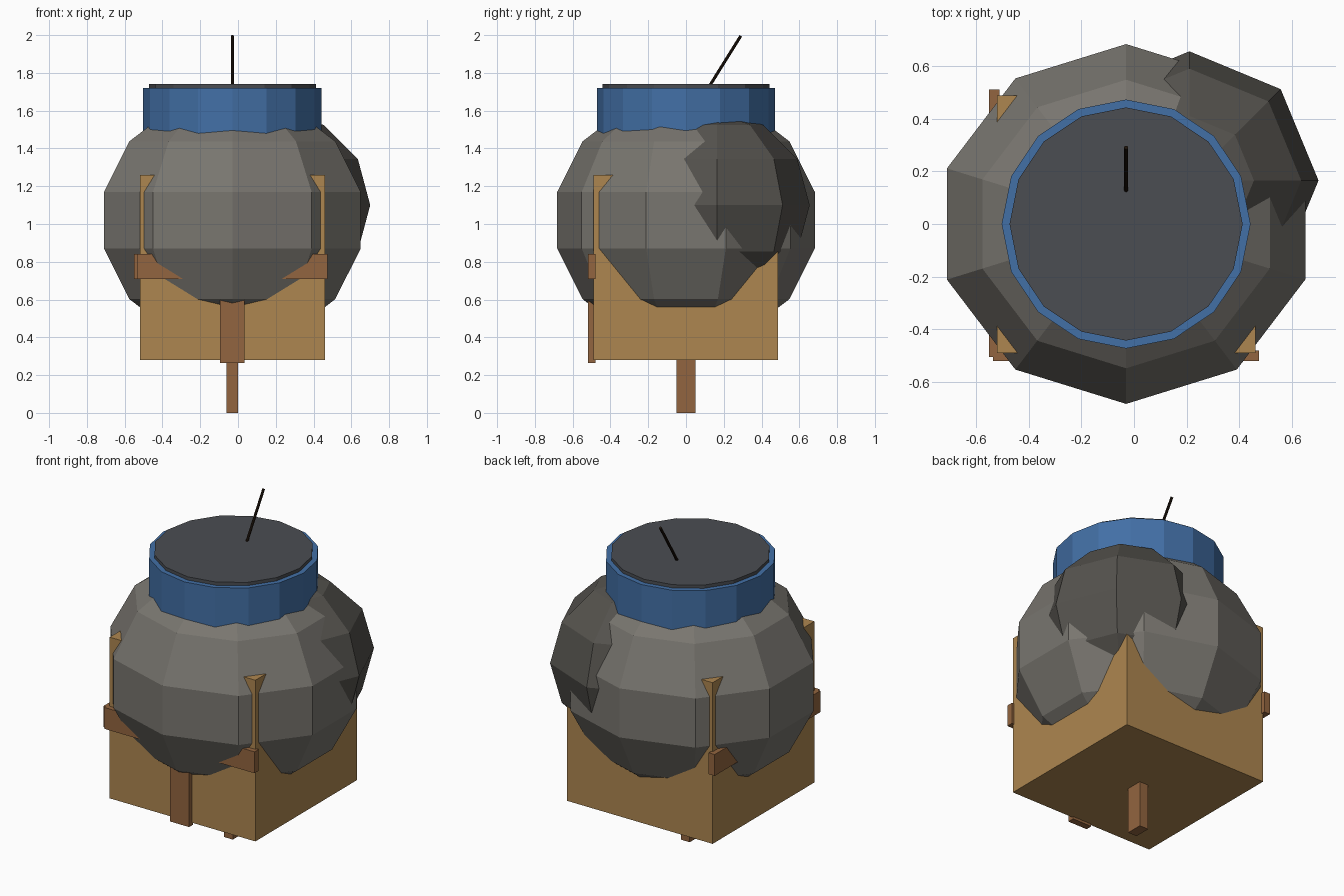
import bpy
from mathutils import Vector

if "Cube" in bpy.data.objects:
    bpy.data.objects.remove(bpy.data.objects["Cube"])

CX = -0.03  # axis of the main body


def material(name, rgb):
    mat = bpy.data.materials.new(name)
    mat.diffuse_color = (*rgb, 1)
    mat.use_nodes = True
    mat.node_tree.nodes["Principled BSDF"].inputs["Base Color"].default_value = mat.diffuse_color
    return mat


STONE = material("stone", (0.19, 0.18, 0.16))
DARK_STONE = material("dark_stone", (0.09, 0.085, 0.075))
BLUE = material("blue_band", (0.055, 0.16, 0.38))
LID = material("slate", (0.07, 0.075, 0.085))
WOOD = material("wood", (0.42, 0.24, 0.08))
BROWN = material("dark_wood", (0.29, 0.13, 0.05))
BLACK = material("burnt", (0.015, 0.008, 0.004))


def finish(name, mat):
    ob = bpy.context.object
    ob.name = name
    ob.data.materials.append(mat)
    return ob


def box(name, lo, hi, mat):
    lo, hi = Vector(lo), Vector(hi)
    bpy.ops.mesh.primitive_cube_add(size=1, location=(lo + hi) / 2)
    ob = finish(name, mat)
    ob.scale = hi - lo
    return ob


def sphere(name, loc, scale, segments, rings, mat):
    bpy.ops.mesh.primitive_uv_sphere_add(segments=segments, ring_count=rings, radius=1, location=loc)
    finish(name, mat).scale = scale


def rod(name, a, b, radius, sides, mat):
    a, b = Vector(a), Vector(b)
    bpy.ops.mesh.primitive_cylinder_add(vertices=sides, radius=radius, depth=(b - a).length,
                                        location=(a + b) / 2)
    ob = finish(name, mat)
    if abs((b - a).normalized().z) < 0.9999:
        ob.rotation_euler = (b - a).to_track_quat('Z', 'Y').to_euler()


# Faceted body and the bulge at its back right
sphere("body", (CX, 0, 1.02), (0.733, 0.70, 0.67), 10, 7, STONE)
sphere("bulge", (0.21, 0.165, 1.1), (0.49, 0.49, 0.49), 8, 6, DARK_STONE)

# Blue collar with lid and slanted stick
rod("collar", (CX, 0, 0.282), (CX, 0, 1.72), 0.472, 16, BLUE)
rod("lid", (CX, 0, 1.68), (CX, 0, 1.74), 0.442, 16, LID)
rod("stick", (CX, 0.068, 1.64), (CX, 0.29, 1.996), 0.008, 8, BLACK)

# Wooden crate, planks and the peg beneath
box("crate", (-0.52, -0.49, 0.28), (0.46, 0.487, 1.26), WOOD)
box("front_plank", (-0.535, -0.52, 0.71), (0.475, -0.48, 0.84), BROWN)
box("left_plank", (-0.55, -0.505, 0.71), (-0.51, 0.51, 0.84), BROWN)
box("front_upright", (-0.095, -0.52, 0.265), (0.035, -0.48, 1.2), BROWN)
box("peg", (-0.06, -0.05, 0), (0.0, 0.05, 0.30), BROWN)
